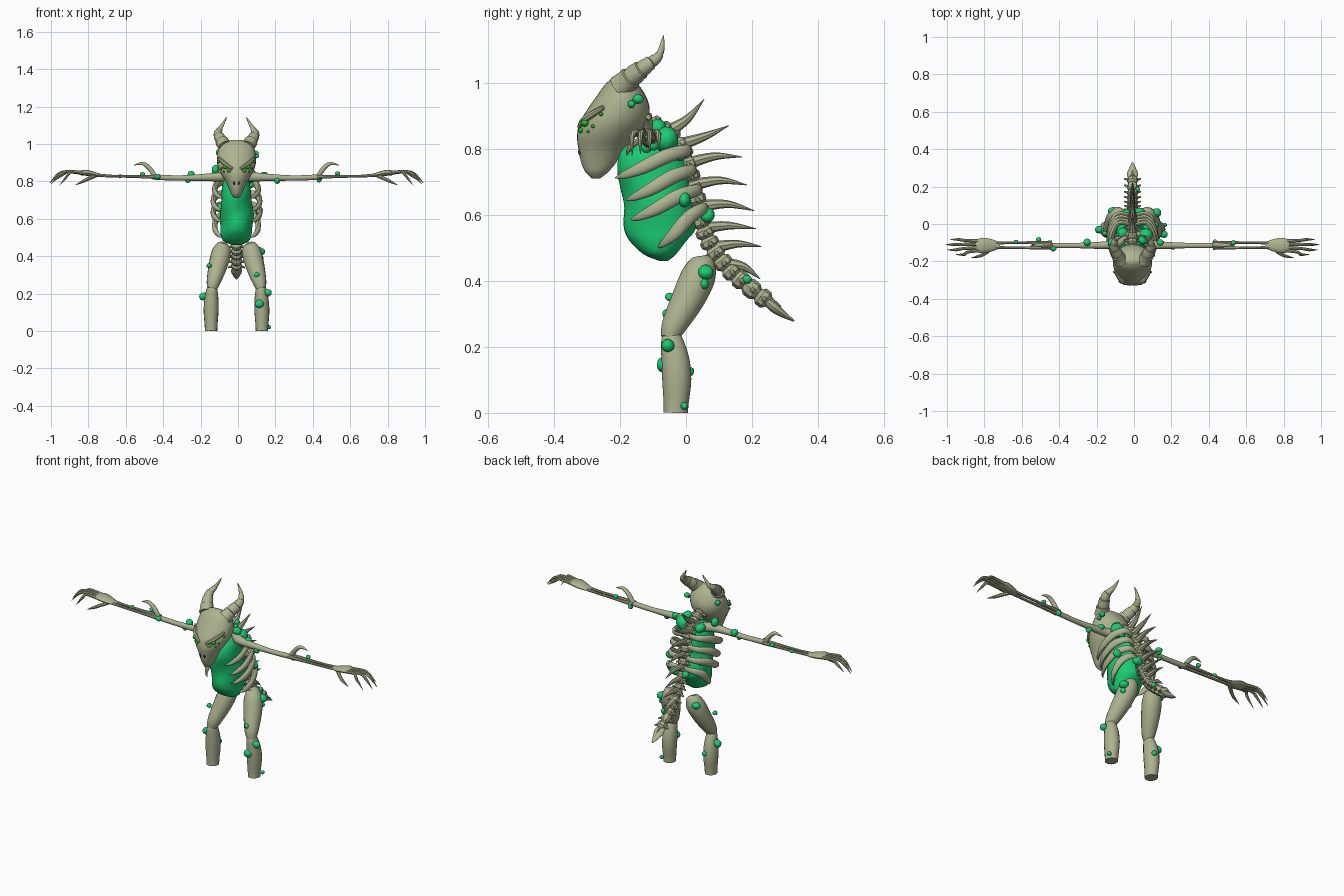
import bpy, bmesh, math, random
from mathutils import Vector

random.seed(4)
CX = -0.008  # plane of symmetry


def material(name, rgb):
    m = bpy.data.materials.new(name)
    m.diffuse_color = (*rgb, 1)
    return m


BONE = material("bone", (0.42, 0.45, 0.28))
GREEN = material("slime", (0.01, 0.60, 0.17))
EYE = material("eye_glow", (0.01, 0.50, 0.01))
DARK = material("hollow", (0.05, 0.06, 0.03))


def spline(pts, k):
    """Catmull-Rom through tuples of any length, k steps per span."""
    P = [pts[0]] + list(pts) + [pts[-1]]
    out = []
    for i in range(1, len(P) - 2):
        for j in range(k):
            t = j / k
            out.append(tuple(0.5 * (2 * b + (c - a) * t + (2 * a - 5 * b + 4 * c - d) * t * t
                                    + (3 * b - a - 3 * c + d) * t ** 3)
                             for a, b, c, d in zip(*P[i - 1:i + 3])))
    return out + [tuple(pts[-1])]


def loft(name, rings, mat, angle=40):
    """Skin a list of vertex rings and cap both ends."""
    bm = bmesh.new()
    vs = [[bm.verts.new((p[0] + CX, p[1], max(p[2], 0))) for p in r] for r in rings]
    n = len(vs[0])
    for a, b in zip(vs, vs[1:]):
        for i in range(n):
            bm.faces.new((a[i], a[(i + 1) % n], b[(i + 1) % n], b[i]))
    bm.faces.new(vs[0])
    bm.faces.new(vs[-1])
    bmesh.ops.recalc_face_normals(bm, faces=bm.faces)
    return finish(name, bm, mat, angle)


def finish(name, bm, mat, angle):
    me = bpy.data.meshes.new(name)
    bm.to_mesh(me)
    bm.free()
    me.materials.append(mat)
    ob = bpy.data.objects.new(name, me)
    bpy.context.collection.objects.link(ob)
    if angle:
        bpy.ops.object.select_all(action='DESELECT')
        ob.select_set(True)
        bpy.context.view_layer.objects.active = ob
        bpy.ops.object.shade_smooth_by_angle(angle=math.radians(angle))
    return ob


def tube(name, pts, mat=BONE, n=12, k=4, ref=(1, 0, 0), flat=(1, 1), s=1, angle=40):
    """Tapered tube through (x, y, z, radius) points; s=-1 mirrors it."""
    P = spline(pts, k) if k > 1 else pts
    C = [Vector(p[:3]) for p in P]
    rings = []
    for i, c in enumerate(C):
        t = (C[min(i + 1, len(C) - 1)] - C[max(i - 1, 0)]).normalized()
        u = (Vector(ref) - t * t.dot(Vector(ref))).normalized()
        v = t.cross(u)
        r = max(P[i][3], 0.001)
        ring = [c + u * (r * flat[0] * math.cos(a)) + v * (r * flat[1] * math.sin(a))
                for a in (2 * math.pi * j / n for j in range(n))]
        rings.append([(p.x * s, p.y, p.z) for p in ring])
    return loft(name, rings, mat, angle)


def body(name, rows, mat, n=32, lump=0.0):
    """Stack of ellipses from (z, y_front, y_back, half_width) rows."""
    rings = []
    for z, f, b, w in spline(rows, 4):
        ring = []
        for j in range(n):
            a = 2 * math.pi * j / n
            q = 1 + lump * (math.sin(3 * a + 22 * z) + math.sin(2 * a - 37 * z))
            ring.append((w * q * math.cos(a), (f + b) / 2 + (b - f) / 2 * q * math.sin(a), z))
        rings.append(ring)
    return loft(name, rings, mat, 60)


def blob(name, c, r, mat=GREEN, scale=(1, 1, 1), jitter=0.12):
    bm = bmesh.new()
    bmesh.ops.create_icosphere(bm, subdivisions=2, radius=r)
    for v in bm.verts:
        d = v.co.normalized()
        v.co *= 1 + jitter * math.sin(3 * d.x + 50 * c[2]) * math.cos(2 * d.z + 30 * c[0])
        v.co = Vector([v.co[i] * scale[i] + c[i] for i in range(3)])
    return finish(name, bm, mat, 60)


# Skull and green torso
body("skull", [(1.022, -.21, -.19, .03), (1.0, -.24, -.15, .078), (.96, -.27, -.122, .1),
               (.92, -.298, -.11, .105), (.88, -.322, -.118, .1), (.84, -.33, -.148, .083),
               (.80, -.326, -.185, .058), (.76, -.318, -.21, .04), (.73, -.305, -.235, .028),
               (.71, -.285, -.26, .01)], BONE)
body("slime_torso", [(.835, -.13, -.06, .03), (.80, -.195, -.015, .066), (.74, -.208, 0, .08),
                     (.68, -.2, .01, .082), (.62, -.188, .03, .088), (.56, -.182, .03, .088),
                     (.52, -.168, .0, .084), (.48, -.13, -.03, .066), (.46, -.08, -.055, .02)],
     GREEN, lump=0.03)

# Spine of chunky vertebrae with side processes
path = spline([(-.13, .885), (-.08, .865), (-.03, .825), (0, .77), (.018, .7), (.037, .63),
               (.052, .56), (.08, .5), (.125, .44), (.18, .39), (.25, .335)], 2)
for (y0, z0), (y1, z1) in zip(path, path[1:]):
    g = lambda t, r: (0, y0 + (y1 - y0) * t, z0 + (z1 - z0) * t, r)
    tube("vertebra", [g(-.05, .018), g(.25, .029), g(.7, .029), g(1.02, .018)], k=1, n=8, angle=25)
    for s in (-1, 1):
        c = g(.5, 0)
        tube("vertebra_process", [(.015, c[1], c[2], .011), (.045, c[1] + .008, c[2] - .008, .004)],
             k=1, n=6, ref=(0, 0, 1), s=s)

# Back spikes: base and tip in the side plane
for y0, z0, y1, z1, bend in [(-.04, .86, .055, .95, -.012), (-.01, .815, .13, .87, -.004),
                             (.005, .755, .17, .775, .012), (.02, .69, .185, .69, .014),
                             (.04, .625, .207, .612, .014), (.05, .56, .212, .558, .008),
                             (.08, .5, .228, .504, .01), (.13, .45, .225, .445 - .04, .014)]:
    ym, zm = (y0 + y1) / 2, (z0 + z1) / 2 + bend
    tube("back_spike", [(0, y0, z0, .019), (0, ym, zm, .012), (0, y1, z1, .001)], n=8)

# Tail tip
tube("tail_tip", [(0, .235, .345, .02), (0, .265, .32, .03), (0, .295, .298, .02),
                  (0, .328, .278, .005)], flat=(1, .5))
tube("tail_prong", [(0, .235, .35, .016), (0, .26, .337, .01), (0, .288, .322, .002)], n=8)

for s in (-1, 1):
    # Horn with stepped segments
    horn = spline([(.06, -.2, .985), (.085, -.155, 1.025), (.1, -.115, 1.055),
                   (.085, -.08, 1.085), (.052, -.068, 1.143)], 4)
    segs = []
    for i, p in enumerate(horn):
        r = .04 * (1 - i / 16) ** .85
        if i % 3 == 0 and 0 < i < 13:
            q = horn[i - 1]
            segs.append(tuple(p[j] * .9 + q[j] * .1 for j in range(3)) + (r * 1.08,))
            r *= .88
        segs.append((*p, r))
    tube("horn", segs, k=1, s=s, angle=30)
    # Brow ridge, eyes and nostril
    tube("brow", [(.02, -.322, .866, .008), (.06, -.302, .892, .012), (.095, -.25, .925, .007)],
         ref=(0, 0, 1), n=8, s=s)
    for x, y, z, r in [(.058, -.306, .878, .016), (.04, -.318, .856, .011), (.08, -.282, .868, .007),
                       (.095, -.257, .905, .008), (.066, -.296, .852, .006)]:
        blob("eye", (x * s + CX, y, z), r, EYE, (1.1, .8, .75), 0)
    blob("nostril", (.013 * s + CX, -.322, .79), .008, DARK, (.6, .6, 1.3), 0)

    # Ribs sweep from spine round the side, down and forward
    for y0, z0, y1, z1, w in [(-.005, .80, -.215, .712, .115), (.01, .74, -.182, .645, .122),
                              (.027, .68, -.168, .585, .122), (.045, .625, -.085, .502, .115)]:
        dy, dz = y1 - y0, z1 - z0
        tube("rib", [(.01, y0, z0 - .01, .012), (.075, y0 + .01, z0 - .005, .016),
                     (w - .005, y0 + dy * .25, z0 + dz * .25, .02),
                     (w, y0 + dy * .6, z0 + dz * .65, .018),
                     (w * .82, y0 + dy * .88, z0 + dz * .92, .01), (w * .62, y1, z1, .001)],
             ref=(0, 0, 1), flat=(1.1, .75), s=s)

    # Legs
    tube("thigh", [(.066, .052, .472, .012), (.07, .052, .46, .036), (.082, .038, .415, .052),
                   (.1, .006, .345, .05), (.122, -.036, .265, .038), (.132, -.05, .225, .026)],
         n=16, s=s)
    tube("shin", [(.13, -.05, .25, .012), (.131, -.045, .23, .03), (.134, -.033, .165, .042),
                  (.136, -.028, .1, .044), (.136, -.03, .03, .038), (.136, -.031, 0, .037)],
         n=16, flat=(.9, 1), s=s)

    # Arms: shoulder, upper arm, twin forearm bones, elbow hook
    up = (0, 0, 1)
    tube("upper_arm", [(.02, -.05, .83, .02), (.08, -.1, .825, .027), (.14, -.113, .822, .021),
                       (.3, -.115, .818, .014), (.43, -.115, .822, .014), (.46, -.115, .824, .006)],
         ref=up, s=s)
    for y in (-.1, -.127):
        tube("forearm_bone", [(.43, y, .824, .011), (.55, y, .826, .008), (.66, y, .828, .007),
                              (.745, y * .8 - .023, .833, .01)], ref=up, n=8, s=s)
    tube("elbow_hook", [(.435, -.113, .822, .014), (.462, -.113, .865, .013), (.5, -.113, .895, .01),
                        (.548, -.113, .886, .001)], ref=(0, 1, 0), n=10, s=s)

    # Hand with four drooping fingers and a thumb
    tube("palm", [(.71, -.114, .83, .01), (.75, -.114, .835, .02), (.8, -.115, .845, .026),
                  (.835, -.118, .845, .02)], ref=up, flat=(.6, 1.6), s=s)
    for y0, y1, x1, z1 in [(-.092, -.083, .975, .802), (-.107, -.11, 1, .79),
                           (-.125, -.138, .99, .785), (-.138, -.163, .945, .778)]:
        tube("finger", [(.8, y0, .842, .011), ((.82 + x1) / 2, (y0 + y1) / 2, .852, .008),
                        (x1 - .045, y1, .836, .008), (x1, y1, z1, .001)], ref=up, n=8, s=s)
    tube("thumb", [(.755, -.13, .83, .011), (.79, -.158, .815, .01), (.82, -.172, .8, .008),
                   (.862, -.18, .78, .001)], ref=up, n=8, s=s)

# Slime growths scattered over the body
for x, y, z, r in [(.095, -.145, .95, .016), (.1, -.165, .935, .012), (-.105, -.15, .955, .016),
                   (.06, -.06, .825, .036), (.05, -.085, .865, .025), (.07, -.02, .785, .021),
                   (-.06, -.05, .83, .03), (-.12, -.1, .862, .023), (.11, -.005, .645, .02),
                   (.03, .065, .597, .024), (-.04, .06, .59, .02), (-.1, .0, .66, .02),
                   (.115, .06, .425, .025), (.12, .055, .39, .015), (.06, .03, .335, .014),
                   (-.155, -.05, .35, .014), (.1, -.06, .30, .012), (.16, -.055, .205, .02),
                   (-.185, -.03, .185, .02), (.115, -.07, .145, .02), (-.13, .01, .125, .015),
                   (.165, -.005, .02, .011), (.02, .185, .405, .014), (-.115, .07, .43, .022),
                   (-.25, -.098, .835, .021), (-.27, -.115, .805, .013), (-.43, -.132, .825, .015),
                   (-.51, -.083, .838, .013), (-.63, -.095, .828, .011), (.14, -.1, .835, .018),
                   (.21, -.12, .805, .017), (.435, -.098, .81, .015), (.532, -.1, .842, .013)]:
    blob("slime_growth", (x, y, z), r, GREEN,
         (1 + random.uniform(-.1, .2), 1, 1 + random.uniform(-.1, .2)))
